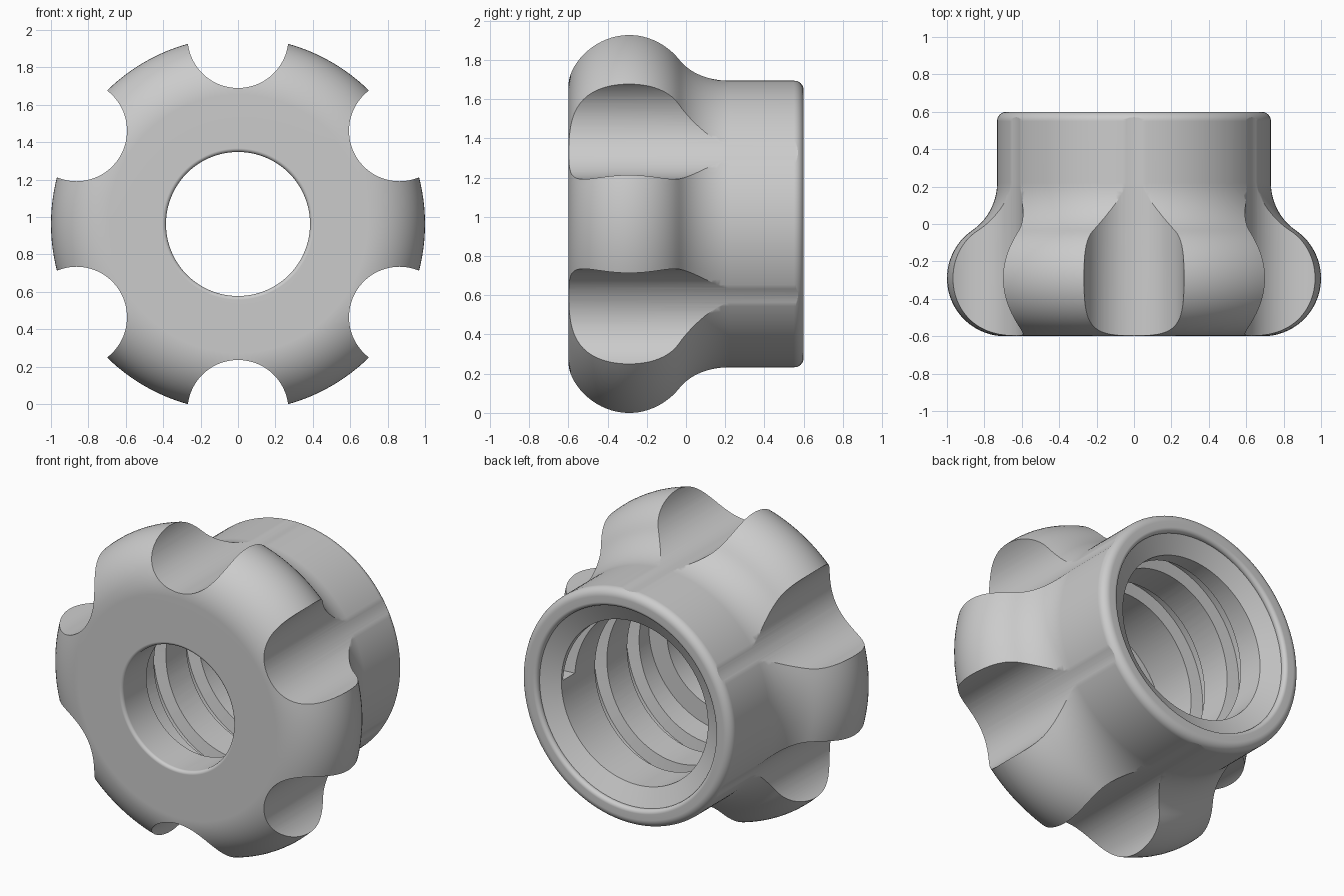
import bpy, bmesh, math
from mathutils import Vector, Matrix

cube = bpy.data.objects.get("Cube")
if cube:
    bpy.data.objects.remove(cube, do_unlink=True)

AXIS_Z = 0.963      # height of the turning axis, which runs along y
BORE = 0.51         # radius of the threaded bore
PITCH = 0.32
FLUTES = 6


def arc(r, y, radius, start, end, steps):
    """Points (r, y) on an arc, angles in degrees from the radial direction."""
    angles = [math.radians(start + (end - start) * i / steps) for i in range(steps + 1)]
    return [(r + radius * math.cos(a), y + radius * math.sin(a)) for a in angles]


def finish(name, bm):
    bmesh.ops.recalc_face_normals(bm, faces=bm.faces)
    mesh = bpy.data.meshes.new(name)
    bm.to_mesh(mesh)
    bm.free()
    obj = bpy.data.objects.new(name, mesh)
    bpy.context.collection.objects.link(obj)
    return obj


def loft(bm, sections, closed):
    """Skin a row of equal closed sections; cap the ends if it is open."""
    rows = [[bm.verts.new(p) for p in s] for s in sections]
    n = len(rows[0])
    for k in range(len(rows) if closed else len(rows) - 1):
        a, b = rows[k], rows[(k + 1) % len(rows)]
        for i in range(n):
            j = (i + 1) % n
            bm.faces.new((a[i], a[j], b[j], b[i]))
    if not closed:
        bm.faces.new(rows[0])
        bm.faces.new(rows[-1])


def around(r, y, angle):
    return Vector((r * math.cos(angle), y, AXIS_Z + r * math.sin(angle)))


# Turned body: bulging grip, concave neck, collar, countersink, bore, front hole
lobe_r, lobe_y, lobe = 0.69, -0.29, 0.31
collar = 0.732
dy = 0.22 - lobe_y
off = collar - lobe_r
neck = (off ** 2 + dy ** 2 - lobe ** 2) / (2 * (lobe - off))
join = math.degrees(math.atan2(dy, off + neck))
profile = arc(lobe_r, lobe_y, lobe, -90, join, 28)
profile += arc(collar + neck, 0.22, neck, 180 + join, 180, 14)[1:]
profile += arc(collar - 0.05, 0.55, 0.05, 0, 90, 8)
profile += arc(0.645, 0.575, 0.025, 90, 200, 6)
profile += [(BORE, 0.51), (BORE, -0.36), (0.385, -0.36)]
profile += arc(0.405, -0.58, 0.02, 180, 270, 5)
profile = [(r, max(y, -0.6)) for r, y in profile]

bm = bmesh.new()
SEG = 144
loft(bm, [[around(r, y, math.tau * k / SEG) for r, y in profile] for k in range(SEG)], True)
body = finish("knob_nut", bm)

# Grip flutes cut along the whole length
cutters = []
for k in range(FLUTES):
    angle = math.radians(30) + math.tau * k / FLUTES
    bm = bmesh.new()
    place = Matrix.Translation(around(0.997, 0, angle)) @ Matrix.Rotation(math.pi / 2, 4, 'X')
    bmesh.ops.create_cone(bm, cap_ends=True, segments=96, radius1=0.27, radius2=0.27,
                          depth=2, matrix=place)
    cutters.append(finish("flute_cutter", bm))

# Helical thread groove inside the bore
bm = bmesh.new()
turns, steps = 2.2, 72
section = ((0.45, -0.066), (0.45, 0.066), (0.59, 0.05), (0.59, -0.05))
rings = []
for k in range(int(turns * steps) + 1):
    a = math.tau * k / steps
    y = 0.435 - PITCH * k / steps
    rings.append([around(r, y + h, a) for r, h in section])
loft(bm, rings, False)
cutters.append(finish("thread_cutter", bm))

# Apply the cuts and drop the cutters
for cutter in cutters:
    cutter.hide_render = True
    mod = body.modifiers.new("cut", 'BOOLEAN')
    mod.operation = 'DIFFERENCE'
    mod.solver = 'EXACT'
    mod.object = cutter
bpy.context.view_layer.update()
graph = bpy.context.evaluated_depsgraph_get()
cut_mesh = bpy.data.meshes.new_from_object(body.evaluated_get(graph))
body.modifiers.clear()
body.data = cut_mesh
cut_mesh.name = "knob_nut"
for cutter in cutters:
    bpy.data.objects.remove(cutter, do_unlink=True)

# Single grey material
GREY = (0.6, 0.6, 0.6, 1)
mat = bpy.data.materials.new("light_grey")
mat.use_nodes = True
mat.diffuse_color = GREY
for node in mat.node_tree.nodes:
    if node.type == 'BSDF_PRINCIPLED':
        node.inputs["Base Color"].default_value = GREY
cut_mesh.materials.clear()
cut_mesh.materials.append(mat)

# Smooth shading with crisp edges
bpy.ops.object.select_all(action='DESELECT')
body.select_set(True)
bpy.context.view_layer.objects.active = body
bpy.ops.object.shade_smooth_by_angle(angle=math.radians(28))
weighted = body.modifiers.new("weighted_normals", 'WEIGHTED_NORMAL')
weighted.keep_sharp = True
